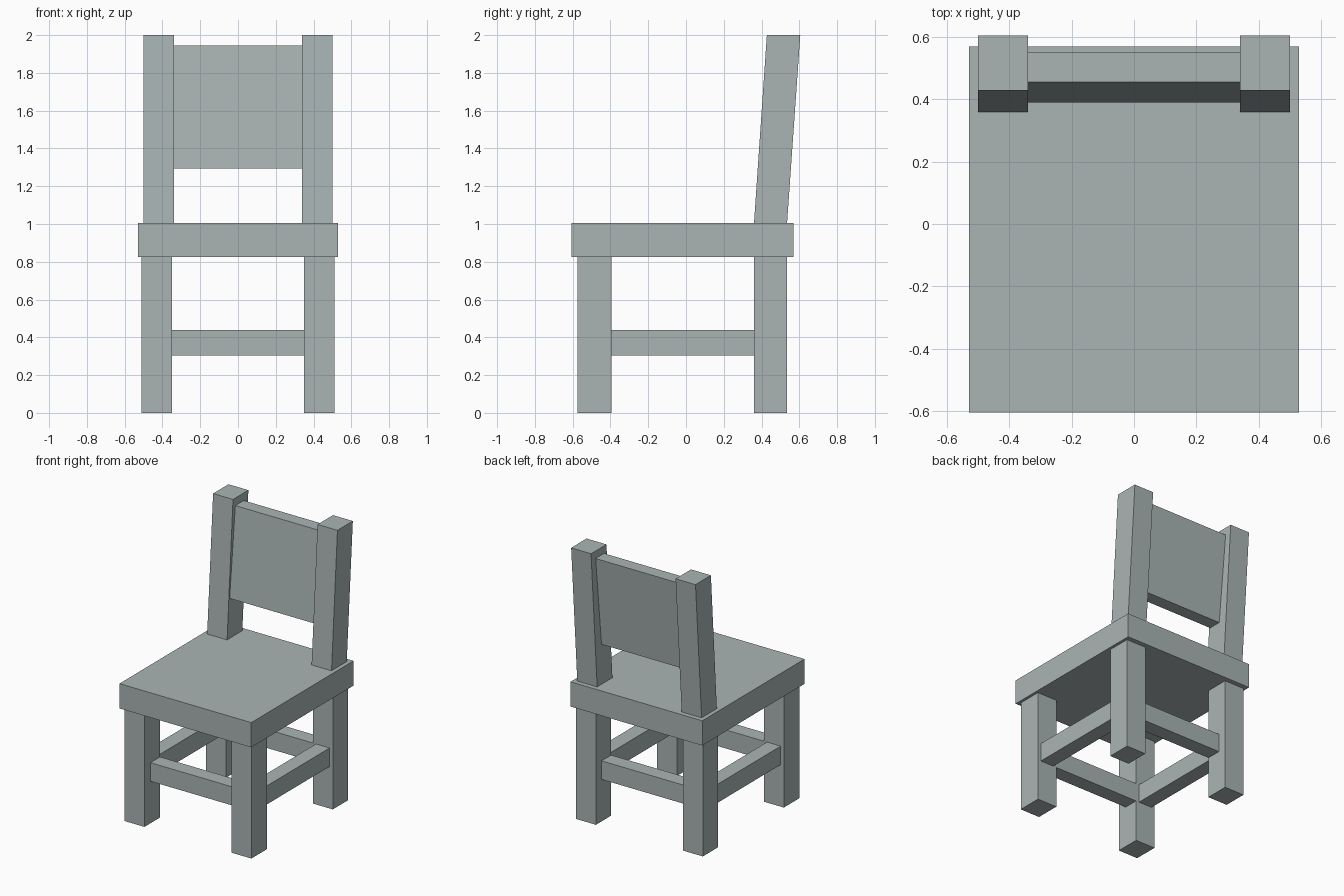
import bpy

if "Cube" in bpy.data.objects:
    bpy.data.objects.remove(bpy.data.objects["Cube"])

mat = bpy.data.materials.new("grey green paint")
mat.diffuse_color = (0.40, 0.455, 0.455, 1.0)
mat.use_nodes = True
mat.node_tree.nodes["Principled BSDF"].inputs["Base Color"].default_value = mat.diffuse_color


def block(name, x, z, y_low, y_high=None):
    """Box between x and z limits; a different y range on top makes it lean."""
    y_high = y_high or y_low
    verts = []
    for zz, ys in ((z[0], y_low), (z[1], y_high)):
        verts += [(x[0], ys[0], zz), (x[1], ys[0], zz),
                  (x[1], ys[1], zz), (x[0], ys[1], zz)]
    faces = [(3, 2, 1, 0), (4, 5, 6, 7)]
    faces += [(i, (i + 1) % 4, (i + 1) % 4 + 4, i + 4) for i in range(4)]
    mesh = bpy.data.meshes.new(name)
    mesh.from_pydata(verts, [], faces)
    mesh.materials.append(mat)
    obj = bpy.data.objects.new(name, mesh)
    bpy.context.collection.objects.link(obj)
    return obj


SEAT_BOTTOM, SEAT_TOP = 0.825, 1.005
RAIL_Z = (0.305, 0.44)
FRONT_Y, BACK_Y = (-0.575, -0.395), (0.36, 0.535)

# Seat slab
block("seat", (-0.53, 0.53), (SEAT_BOTTOM, SEAT_TOP), (-0.605, 0.57))

# Legs, side rails and leaning back posts, left and right
for side, s in (("left", -1), ("right", 1)):
    def span(a, b):
        return tuple(sorted((s * a, s * b)))
    block("front_leg_" + side, span(0.35, 0.51), (0, SEAT_BOTTOM), FRONT_Y)
    block("back_leg_" + side, span(0.35, 0.51), (0, SEAT_BOTTOM), BACK_Y)
    block("side_rail_" + side, span(0.375, 0.485), RAIL_Z, (FRONT_Y[1], BACK_Y[0]))
    block("back_post_" + side, span(0.34, 0.50), (SEAT_TOP, 2.0), BACK_Y, (0.428, 0.605))

# Front and back rails, flush with the inner leg faces
block("front_rail", (-0.35, 0.35), RAIL_Z, (-0.505, -0.395))
block("back_rail", (-0.35, 0.35), RAIL_Z, (0.36, 0.47))

# Backrest panel, leaning slightly more than the posts
block("backrest_panel", (-0.34, 0.34), (1.295, 1.945), (0.39, 0.485), (0.455, 0.552))
